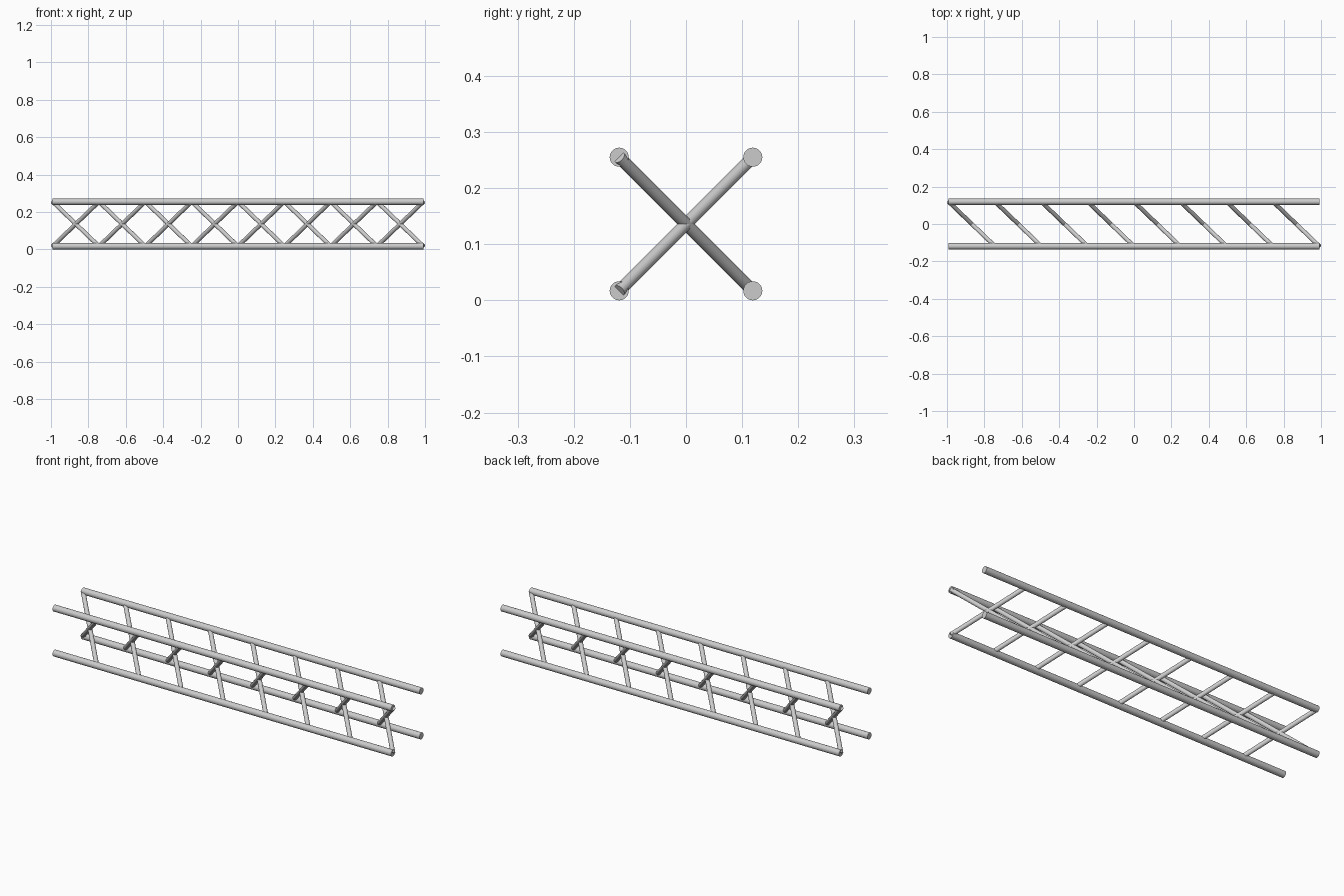
import bpy
from mathutils import Vector

if "Cube" in bpy.data.objects:
    bpy.data.objects.remove(bpy.data.objects["Cube"])

HALF = 0.991        # half length of the chords
W = 0.119           # half spacing of the chords
R_CHORD, R_BRACE = 0.017, 0.0113
ZC = W + R_CHORD    # height of the truss axis
BAYS = 8


def tube(name, a, b, radius, sides=24):
    a, b = Vector(a), Vector(b)
    d = b - a
    bpy.ops.mesh.primitive_cylinder_add(vertices=sides, radius=radius, depth=d.length,
                                        location=(a + b) / 2)
    ob = bpy.context.object
    ob.name = name
    ob.rotation_euler = d.to_track_quat('Z', 'Y').to_euler()
    bpy.ops.object.shade_smooth_by_angle()
    return ob


# four long chords
for y in (-W, W):
    for z in (-W, W):
        tube("chord", (-HALF, y, ZC + z), (HALF, y, ZC + z), R_CHORD, 32)

# crossing diagonal braces in every bay
step = 2 * HALF / BAYS
for i in range(BAYS):
    x = -HALF + i * step
    for s in (-1, 1):
        tube("diagonal_brace", (x, W, ZC + s * W), (x + step, -W, ZC - s * W), R_BRACE)
